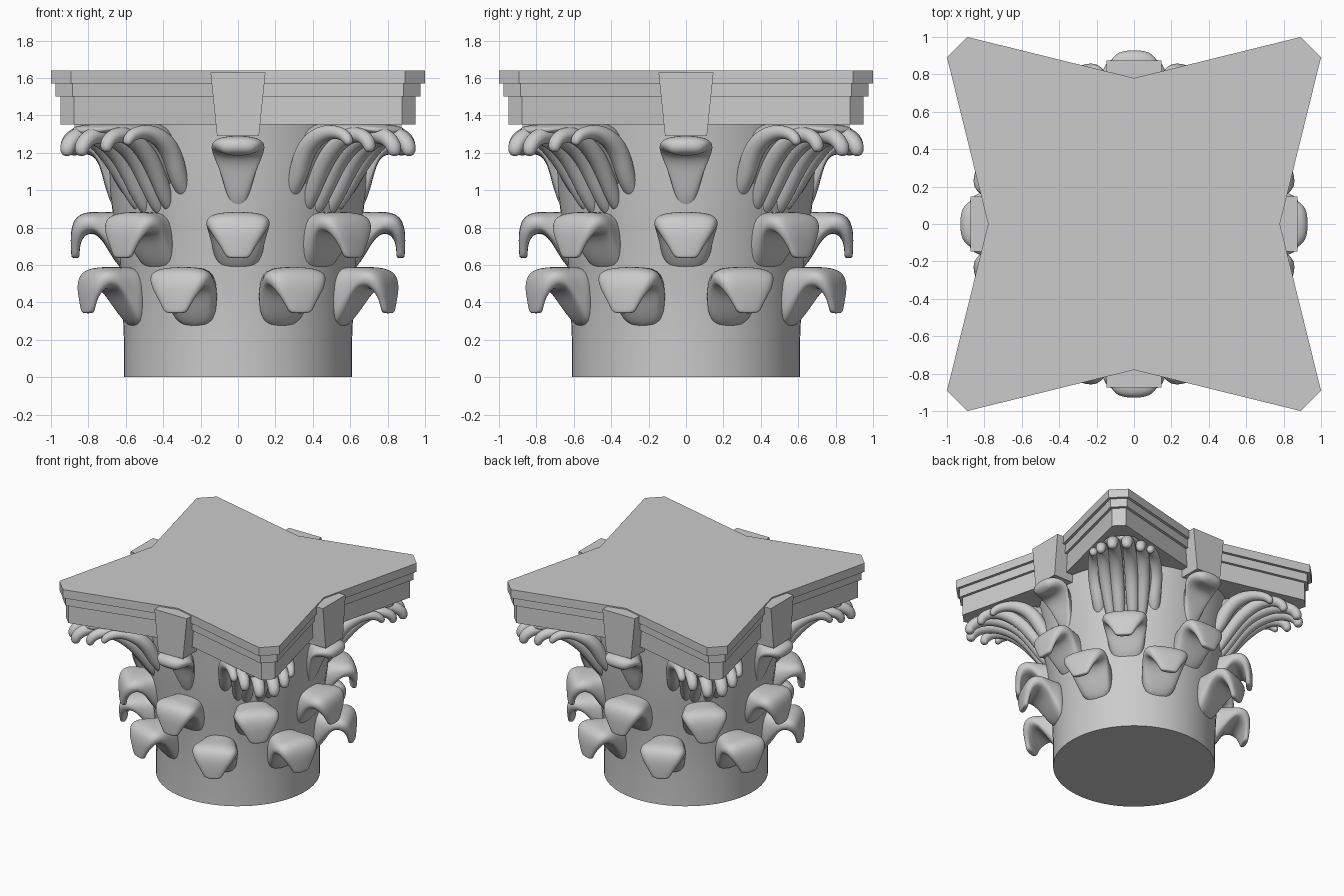
import bpy, bmesh, math
from mathutils import Vector

old = bpy.data.objects.get("Cube")
if old:
    bpy.data.objects.remove(old, do_unlink=True)

stone = bpy.data.materials.new("grey stone")
stone.use_nodes = True
GREY = (0.6, 0.6, 0.6, 1)
stone.diffuse_color = GREY
stone.node_tree.nodes["Principled BSDF"].inputs["Base Color"].default_value = GREY


def to_mesh(bm, name, smooth):
    bmesh.ops.recalc_face_normals(bm, faces=bm.faces)
    for f in bm.faces:
        f.smooth = smooth
    me = bpy.data.meshes.new(name)
    bm.to_mesh(me)
    bm.free()
    me.materials.append(stone)
    return me


def place(me, name, degrees=0, subdivide=0):
    ob = bpy.data.objects.new(name, me)
    ob.rotation_euler.z = math.radians(degrees)
    bpy.context.collection.objects.link(ob)
    if subdivide:
        mod = ob.modifiers.new("round", 'SUBSURF')
        mod.levels = mod.render_levels = subdivide
    return ob


def skin(bm, rings):
    """Bridge equal rings of points and cap both ends."""
    loops = [[bm.verts.new(p) for p in ring] for ring in rings]
    n = len(loops[0])
    for a, b in zip(loops, loops[1:]):
        for i in range(n):
            j = (i + 1) % n
            bm.faces.new((a[i], a[j], b[j], b[i]))
    bm.faces.new(loops[0])
    bm.faces.new(loops[-1])


def loft(bm, stations, power=0.7, n=16):
    """Station: outer r, z, inner r, z, half width, sideways offset."""
    rings = []
    for orr, oz, ir, iz, w, t in stations:
        mid, half = Vector(((orr + ir) / 2, (oz + iz) / 2)), Vector(((orr - ir) / 2, (oz - iz) / 2))
        ring = []
        for k in range(n):
            a = 2 * math.pi * k / n
            c, s = (math.copysign(abs(v) ** power, v) for v in (math.cos(a), math.sin(a)))
            p = mid + half * s
            ring.append((p.x, t + w * c, p.y))
        rings.append(ring)
    skin(bm, rings)


def tube(bm, path, n=10):
    """Path points: r, sideways, z, radius, all bending in a radial plane."""
    stations = []
    for i, (r, t, z, rad) in enumerate(path):
        a, b = path[max(i - 1, 0)], path[min(i + 1, len(path) - 1)]
        d = Vector((b[0] - a[0], b[2] - a[2])).normalized() * rad
        stations.append((r - d.y, z + d.x, r + d.y, z - d.x, rad, t))
    loft(bm, stations, 1, n)


# Bell, a lathed profile
bm = bmesh.new()
profile = [(0.61, 0), (0.61, 0.2), (0.618, 0.4), (0.635, 0.6), (0.66, 0.8),
           (0.685, 1.0), (0.7, 1.2), (0.715, 1.36)]
SIDES = 64
skin(bm, [[(r * math.cos(2 * math.pi * k / SIDES), r * math.sin(2 * math.pi * k / SIDES), z)
           for k in range(SIDES)] for r, z in profile])
me = to_mesh(bm, "bell", True)
for f in me.polygons:
    f.use_smooth = len(f.vertices) == 4
place(me, "bell")

# Curling leaves in two staggered rows
bm = bmesh.new()
loft(bm, [(0.56, 0.885, 0.56, 0.50, 0.13, 0), (0.66, 0.885, 0.665, 0.62, 0.145, 0),
          (0.74, 0.885, 0.715, 0.72, 0.165, 0), (0.81, 0.885, 0.765, 0.77, 0.175, 0),
          (0.87, 0.86, 0.81, 0.765, 0.165, 0), (0.895, 0.79, 0.837, 0.73, 0.135, 0),
          (0.895, 0.71, 0.845, 0.69, 0.095, 0), (0.892, 0.65, 0.847, 0.65, 0.07, 0),
          (0.888, 0.636, 0.85, 0.636, 0.05, 0)])
leaf = to_mesh(bm, "leaf", True)
for k in range(8):
    place(leaf, f"upper_leaf_{k + 1}", 45 * k, 2)
    place(leaf, f"lower_leaf_{k + 1}", 45 * k + 22.5, 2).location.z = -0.295

# Tongue under the middle of each side
bm = bmesh.new()
loft(bm, [(0.55, 1.29, 0.55, 0.80, 0.06, 0), (0.64, 1.29, 0.67, 0.88, 0.07, 0),
          (0.73, 1.292, 0.715, 1.03, 0.105, 0), (0.79, 1.292, 0.74, 1.14, 0.145, 0),
          (0.86, 1.292, 0.78, 1.19, 0.145, 0), (0.92, 1.28, 0.83, 1.19, 0.125, 0),
          (0.935, 1.23, 0.87, 1.185, 0.09, 0), (0.915, 1.2, 0.885, 1.185, 0.05, 0)], 0.85)
tongue = to_mesh(bm, "tongue", True)

# Tapered block above each tongue
bm = bmesh.new()
skin(bm, [[(0.6, -w, z), (0.875, -w, z), (0.875, w, z), (0.6, w, z)]
          for w, z in ((0.112, 1.29), (0.147, 1.63))])
block = to_mesh(bm, "block", False)

# Corner spray: sheath, stalks and curled tips
bm = bmesh.new()
loft(bm, [(0.58, 1.37, 0.6, 0.90, 0.15, 0), (0.72, 1.365, 0.70, 1.02, 0.23, 0),
          (0.84, 1.36, 0.78, 1.17, 0.23, 0), (0.98, 1.36, 0.9, 1.27, 0.18, 0),
          (1.12, 1.35, 1.05, 1.31, 0.14, 0), (1.19, 1.33, 1.17, 1.29, 0.1, 0)])
for side in (-1, 1):
    # inner stalk, outer stalk, broad side lobe
    tube(bm, [(0.62, side * 0.05, 0.86, 0.035), (0.71, side * 0.052, 1.0, 0.05),
              (0.80, side * 0.055, 1.15, 0.055), (0.92, side * 0.055, 1.255, 0.055),
              (1.07, side * 0.055, 1.305, 0.05), (1.19, side * 0.055, 1.285, 0.05),
              (1.245, side * 0.055, 1.225, 0.045), (1.235, side * 0.055, 1.18, 0.03)])
    tube(bm, [(0.62, side * 0.11, 0.88, 0.035), (0.72, side * 0.13, 1.05, 0.05),
              (0.82, side * 0.145, 1.19, 0.055), (0.95, side * 0.15, 1.285, 0.05),
              (1.07, side * 0.15, 1.305, 0.045), (1.145, side * 0.15, 1.26, 0.042),
              (1.15, side * 0.15, 1.2, 0.03)])
    tube(bm, [(0.58, side * 0.2, 0.95, 0.04), (0.665, side * 0.21, 1.07, 0.055),
              (0.72, side * 0.225, 1.2, 0.06), (0.82, side * 0.23, 1.29, 0.055),
              (0.94, side * 0.22, 1.32, 0.04), (1.04, side * 0.215, 1.29, 0.035),
              (1.06, side * 0.215, 1.24, 0.025)])
spray = to_mesh(bm, "corner_spray", True)

for k, name in enumerate(("left", "back", "right", "front")):
    place(tongue, f"{name}_tongue", 90 * k, 2)
    place(block, f"{name}_block", 90 * k)
    place(spray, f"corner_spray_{k + 1}", 90 * k + 45, 2)


# Stepped slab with hollow sides and cut corners
def star(e, c, m, z):
    pts = []
    for k in range(4):
        a = k * math.pi / 2
        for x, y in ((m, 0), (e, c), (c, e)):
            pts.append((x * math.cos(a) - y * math.sin(a), x * math.sin(a) + y * math.cos(a), z))
    return pts


for name, e, c, m, z0, z1 in (("slab_bottom", 0.95, 0.877, 0.735, 1.35, 1.50),
                              ("slab_middle", 0.975, 0.885, 0.757, 1.50, 1.57),
                              ("slab_top", 1.0, 0.892, 0.78, 1.57, 1.64)):
    bm = bmesh.new()
    skin(bm, [star(e, c, m, z0), star(e, c, m, z1)])
    place(to_mesh(bm, name, False), name)
